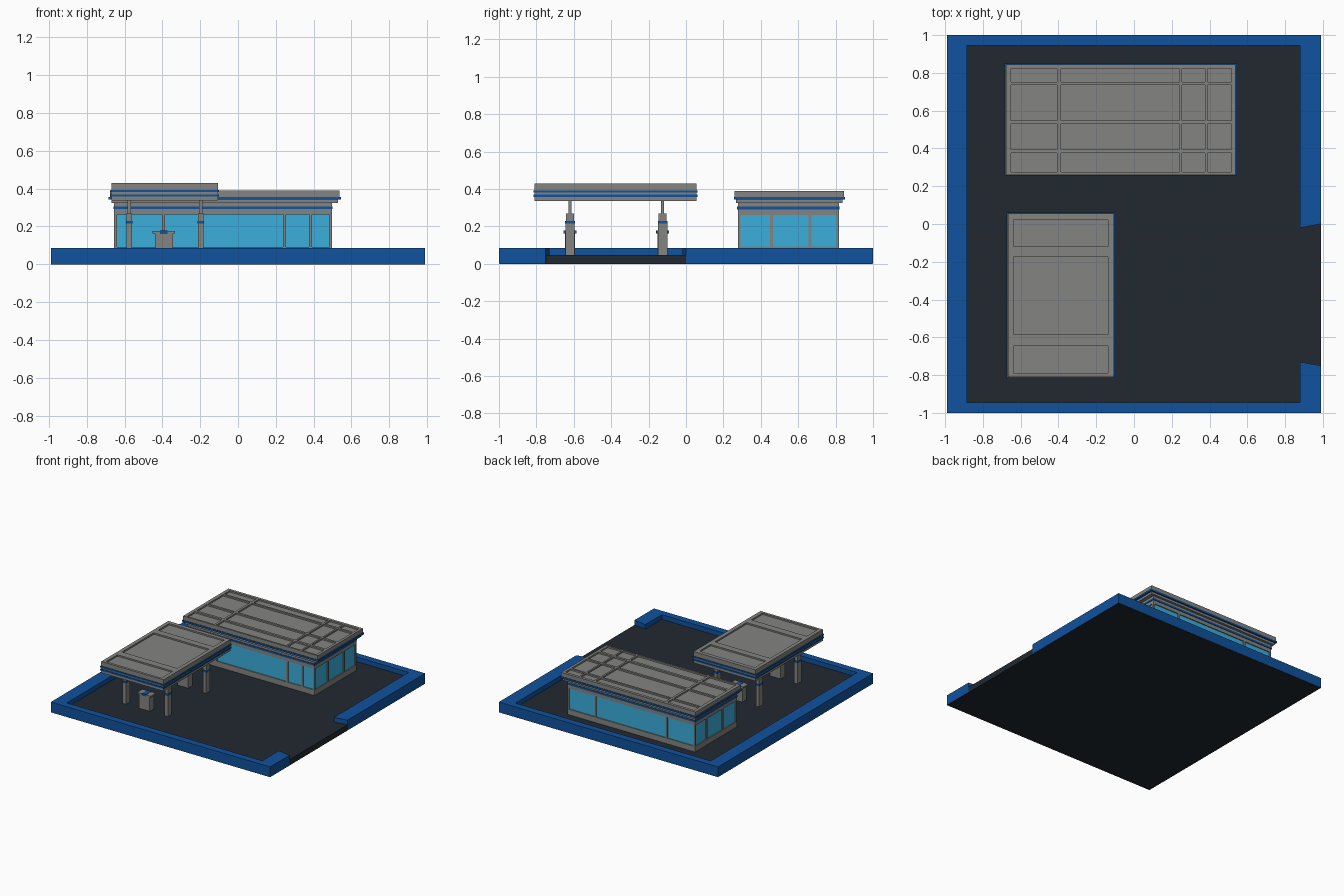
import bpy, bmesh

if "Cube" in bpy.data.objects:
    bpy.data.objects.remove(bpy.data.objects["Cube"])


def material(name, rgb):
    m = bpy.data.materials.new(name)
    m.diffuse_color = (*rgb, 1)
    m.use_nodes = True
    m.node_tree.nodes["Principled BSDF"].inputs["Base Color"].default_value = m.diffuse_color
    return m


GREY = material("grey_panel", (0.23, 0.235, 0.22))
BLUE = material("blue_trim", (0.005, 0.085, 0.34))
GLASS = material("window_glass", (0.045, 0.43, 0.72))
TAR = material("asphalt", (0.015, 0.022, 0.03))


def finish(name, bm, mat):
    bmesh.ops.recalc_face_normals(bm, faces=bm.faces)
    me = bpy.data.meshes.new(name)
    bm.to_mesh(me)
    bm.free()
    me.materials.append(mat)
    ob = bpy.data.objects.new(name, me)
    bpy.context.collection.objects.link(ob)
    return ob


def box_bm(x, y, z):
    bm = bmesh.new()
    bmesh.ops.create_cube(bm, size=1)
    for v in bm.verts:
        v.co = [r[0] if c < 0 else r[1] for c, r in zip(v.co, (x, y, z))]
    return bm


def box(name, x, y, z, mat=GREY):
    return finish(name, box_bm(x, y, z), mat)


def grow(r, d):
    return (r[0] - d, r[1] + d)


def panelled_slab(name, x, y, z, cols, rows, depth):
    """Slab whose top carries a grid of sunken panels."""
    bm = box_bm(x, y, z)
    for axis, spans in ((0, cols), (1, rows)):
        for cut in (c for span in spans for c in span):
            co, no = [0, 0, 0], [0, 0, 0]
            co[axis], no[axis] = cut, 1
            bmesh.ops.bisect_plane(bm, geom=bm.verts[:] + bm.edges[:] + bm.faces[:],
                                   plane_co=co, plane_no=no)
    bm.normal_update()

    def within(v, spans):
        return any(a < v < b for a, b in spans)
    top = [f for f in bm.faces if f.normal.z > 0.9
           and within(f.calc_center_median().x, cols)
           and within(f.calc_center_median().y, rows)]
    for f in bmesh.ops.extrude_discrete_faces(bm, faces=top)["faces"]:
        bmesh.ops.translate(bm, verts=f.verts, vec=(0, 0, -depth))
    return finish(name, bm, GREY)


# Ground and surrounding kerb with a flared driveway opening
box("forecourt", (-0.988, 0.989), (-0.998, 0.998), (0, 0.047), TAR)
outline = [(0.99, 0), (0.99, 1), (-0.99, 1), (-0.99, -1), (0.99, -1), (0.99, -0.75),
           (0.88, -0.73), (0.88, -0.945), (-0.885, -0.945), (-0.885, 0.945),
           (0.88, 0.945), (0.88, -0.02)]
bm = bmesh.new()
base = bm.faces.new([bm.verts.new((x, y, 0.002)) for x, y in outline])
ext = bmesh.ops.extrude_face_region(bm, geom=[base], use_keep_orig=True)["geom"]
for v in (g for g in ext if isinstance(g, bmesh.types.BMVert)):
    v.co.z = 0.085
finish("kerb", bm, BLUE)

# Shop: glass core, frame bars, header band
SX, SY = (-0.655, 0.497), (0.278, 0.818)
box("shop_glass", grow(SX, -0.008), grow(SY, -0.008), (0.047, 0.27), GLASS)
for x in (SX[0], SX[1] - 0.014):
    for y in (SY[0], SY[1] - 0.014):
        box("corner_post", (x, x + 0.014), (y, y + 0.014), (0.047, 0.27))
for wall, y, bars in (("front", SY[0], (-0.395, 0.247, 0.383)),
                      ("back", SY[1] - 0.014, (-0.395, 0.247))):
    box(wall + "_sill", SX, (y, y + 0.014), (0.047, 0.092))
    for x in bars:
        box(wall + "_mullion", (x - 0.008, x + 0.008), (y, y + 0.014), (0.047, 0.27))
for wall, x in (("left", SX[0]), ("right", SX[1] - 0.014)):
    box(wall + "_sill", (x, x + 0.014), SY, (0.047, 0.092))
    for y in (0.458, 0.663):
        box(wall + "_mullion", (x, x + 0.014), (y - 0.008, y + 0.008), (0.047, 0.27))
box("shop_header", SX, SY, (0.262, 0.33))
box("shop_header_stripe", grow(SX, 0.004), grow(SY, 0.004), (0.291, 0.306), BLUE)

# Shop roof
RX, RY = (-0.678, 0.537), (0.26, 0.845)
box("shop_soffit", grow(RX, -0.008), grow(RY, -0.008), (0.325, 0.345))
box("shop_roof_stripe", grow(RX, 0.007), grow(RY, 0.004), (0.343, 0.357), BLUE)
panelled_slab("shop_roof", RX, RY, (0.355, 0.39),
              [(-0.65, -0.407), (-0.387, 0.24), (0.255, 0.375), (0.388, 0.515)],
              [(0.275, 0.375), (0.395, 0.53), (0.547, 0.737), (0.753, 0.822)], 0.012)

# Pump canopy
CX, CY = (-0.668, -0.106), (-0.81, 0.055)
panelled_slab("canopy", CX, CY, (0.337, 0.43), [(-0.637, -0.138)],
              [(-0.79, -0.645), (-0.585, -0.175), (-0.12, 0.022)], 0.012)
for z in (0.358, 0.381):
    box("canopy_stripe", grow(CX, 0.006), grow(CY, 0.006), (z, z + 0.012), BLUE)

# Two islands, each with a pair of columns and one pump
for y in (-0.62, -0.125):
    for x in (-0.575, -0.197):
        box("column", (x - 0.015, x + 0.015), (y - 0.025, y + 0.025), (0.047, 0.215))
        box("column_band", (x - 0.016, x + 0.016), (y - 0.026, y + 0.026), (0.215, 0.23), BLUE)
        box("column_head", (x - 0.014, x + 0.014), (y - 0.022, y + 0.022), (0.23, 0.268))
        box("canopy_post", (x - 0.008, x + 0.008), (y - 0.008, y + 0.008), (0.268, 0.34))
    x = -0.392
    box("pump_body", (x - 0.048, x + 0.048), (y - 0.027, y + 0.027), (0.047, 0.166))
    box("pump_cap", (x - 0.06, x + 0.06), (y - 0.034, y + 0.034), (0.164, 0.176))
    box("pump_cap_stripe", (x - 0.02, x + 0.02), (y - 0.035, y + 0.035), (0.163, 0.178), BLUE)
